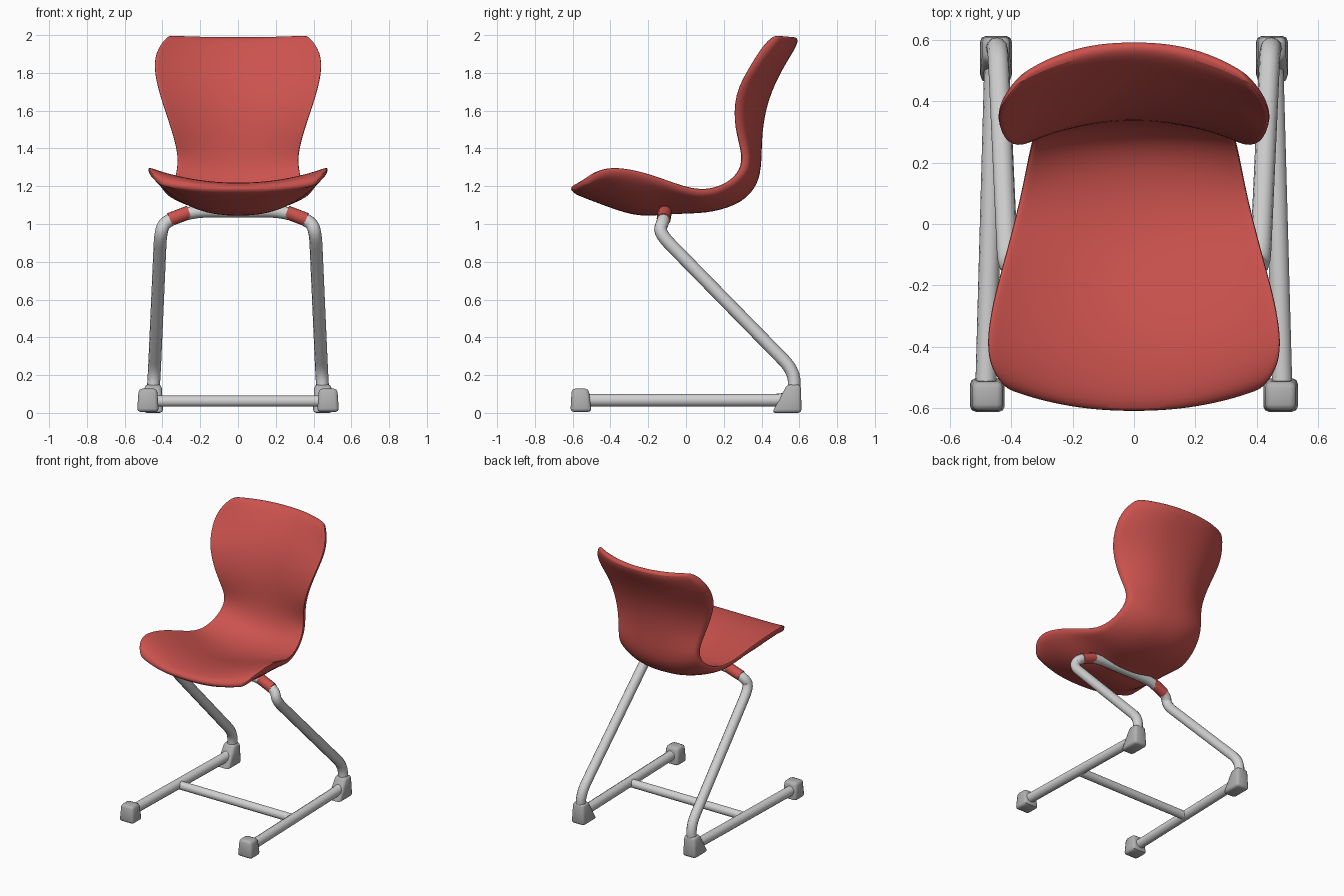
import bpy, bmesh, math
from mathutils import Vector

if "Cube" in bpy.data.objects:
    bpy.data.objects.remove(bpy.data.objects["Cube"])


def material(name, rgb):
    m = bpy.data.materials.new(name)
    m.diffuse_color = (*rgb, 1)
    m.use_nodes = True
    m.node_tree.nodes["Principled BSDF"].inputs["Base Color"].default_value = m.diffuse_color
    return m


RED = material("red plastic", (0.60, 0.085, 0.075))
METAL = material("light grey metal", (0.64, 0.64, 0.64))
CAP = material("grey foot caps", (0.44, 0.44, 0.44))


def make_object(name, bm, mat, angle):
    bmesh.ops.recalc_face_normals(bm, faces=bm.faces)
    me = bpy.data.meshes.new(name)
    bm.to_mesh(me)
    bm.free()
    me.materials.append(mat)
    ob = bpy.data.objects.new(name, me)
    bpy.context.collection.objects.link(ob)
    bpy.ops.object.select_all(action='DESELECT')
    ob.select_set(True)
    bpy.context.view_layer.objects.active = ob
    bpy.ops.object.shade_smooth_by_angle(angle=math.radians(angle))
    return ob


def round_corners(points, radius, steps=5):
    """Replace every inner corner of a path by a small curve."""
    p = [Vector(q) for q in points]
    out = [p[0]]
    for a, b, c in zip(p, p[1:], p[2:]):
        s = b + (a - b).normalized() * min(radius, (a - b).length * 0.48)
        e = b + (c - b).normalized() * min(radius, (c - b).length * 0.48)
        for i in range(steps + 1):
            t = i / steps
            out.append(s * (1 - t) ** 2 + b * 2 * t * (1 - t) + e * t * t)
    return out + [p[-1]]


def tube(name, points, radius, mat, sides=12):
    """Sweep a round section along a path."""
    bm = bmesh.new()
    rings = []
    ref = None
    for i, p in enumerate(points):
        d = (points[min(i + 1, len(points) - 1)] - points[max(i - 1, 0)]).normalized()
        if ref is None:
            ref = d.orthogonal()
        ref = (ref - d * ref.dot(d)).normalized()
        side = d.cross(ref)
        rings.append([bm.verts.new(p + radius * (ref * math.cos(a) + side * math.sin(a)))
                      for a in (2 * math.pi * k / sides for k in range(sides))])
    for r, s in zip(rings, rings[1:]):
        for k in range(sides):
            n = (k + 1) % sides
            bm.faces.new((r[k], r[n], s[n], s[k]))
    bm.faces.new(rings[0])
    bm.faces.new(rings[-1])
    return make_object(name, bm, mat, 50)


# Seat shell stations: top centre (y, z), rim (x, y, z), underside centre (y, z)
STATIONS = [
    ((-0.615, 1.205), (0.420, -0.540, 1.235), (-0.61, 1.165)),
    ((-0.540, 1.220), (0.470, -0.480, 1.285), (-0.52, 1.130)),
    ((-0.400, 1.215), (0.488, -0.390, 1.312), (-0.39, 1.080)),
    ((-0.250, 1.185), (0.465, -0.250, 1.290), (-0.25, 1.035)),
    ((-0.120, 1.150), (0.430, -0.130, 1.250), (-0.10, 1.050)),
    ((0.000, 1.130), (0.395, 0.000, 1.200), (0.02, 1.055)),
    ((0.110, 1.130), (0.370, 0.100, 1.185), (0.14, 1.060)),
    ((0.220, 1.155), (0.350, 0.195, 1.210), (0.30, 1.110)),
    ((0.300, 1.220), (0.330, 0.275, 1.270), (0.385, 1.210)),
    ((0.335, 1.340), (0.318, 0.300, 1.360), (0.402, 1.330)),
    ((0.335, 1.500), (0.355, 0.248, 1.500), (0.402, 1.490)),
    ((0.370, 1.680), (0.422, 0.245, 1.690), (0.435, 1.660)),
    ((0.440, 1.830), (0.455, 0.330, 1.835), (0.505, 1.810)),
    ((0.510, 1.930), (0.435, 0.390, 1.935), (0.565, 1.905)),
    ((0.565, 2.000), (0.370, 0.460, 2.010), (0.605, 1.980)),
]
US = [-1, -0.92, -0.75, -0.5, -0.25, 0, 0.25, 0.5, 0.75, 0.92, 1]
bm = bmesh.new()
rings = []
for top, rim, under in STATIONS:
    tc, uc = Vector((0, *top)), Vector((0, *under))
    rim_top = Vector((0, *rim[1:]))
    rim_low = rim_top + (uc - tc).normalized() * 0.045
    ring = []
    for u in US:
        v = tc.lerp(rim_top, abs(u) ** 2)
        ring.append(bm.verts.new((u * rim[0], v.y, v.z)))
    for u in reversed(US):
        v = uc.lerp(rim_low, abs(u) ** 2.6)
        ring.append(bm.verts.new((u * rim[0] * 0.975, v.y, v.z)))
    rings.append(ring)
n = len(rings[0])
for r, s in zip(rings, rings[1:]):
    for k in range(n):
        j = (k + 1) % n
        bm.faces.new((r[k], r[j], s[j], s[k]))
for r in (rings[0], rings[-1]):
    for k in range(len(US) - 1):
        bm.faces.new((r[k], r[k + 1], r[n - 2 - k], r[n - 1 - k]))
seat = make_object("seat_shell", bm, RED, 80)
sub = seat.modifiers.new("smooth", 'SUBSURF')
sub.levels = sub.render_levels = 2

# Bent tube frame: one continuous pipe from foot to foot
half = [(0.483, -0.56, 0.067), (0.452, 0.565, 0.067), (0.443, 0.58, 0.215),
        (0.410, -0.145, 0.955), (0.385, -0.12, 1.015), (0.24, -0.11, 1.068)]
path = half + [(-x, y, z) for x, y, z in reversed(half)]
tube("frame_tube", round_corners(path, 0.09), 0.034, METAL)

# Cross bar between the runners
tube("cross_bar", [Vector((-0.46, -0.02, 0.062)), Vector((0.46, -0.02, 0.062))], 0.03, METAL)


def cap(name, x, y0, y1, top0, top1, width, height, z0):
    """Rounded foot block whose top spans top0..top1 in y."""
    bm = bmesh.new()
    bmesh.ops.create_cube(bm, size=1)
    for v in bm.verts:
        up, back = v.co.z > 0, v.co.y > 0
        v.co = (x + v.co.x * width * (0.85 if up else 1),
                (top1 if back else top0) if up else (y1 if back else y0),
                height if up else z0)
    bmesh.ops.bevel(bm, geom=bm.edges[:], offset=0.018, segments=2,
                    profile=0.5, affect='EDGES')
    make_object(name, bm, CAP, 50)


for side, s in (("right", 1), ("left", -1)):
    cap("front_foot_" + side, s * 0.477, -0.612, -0.50, -0.605, -0.515, 0.115, 0.128, 0.005)
    cap("rear_foot_" + side, s * 0.449, 0.455, 0.612, 0.535, 0.608, 0.105, 0.15, 0.0)
    # Red sleeve where the tube meets the shell
    tube("tube_sleeve_" + side, [Vector((s * 0.362, -0.119, 1.023)),
                                 Vector((s * 0.26, -0.112, 1.062))], 0.037, RED)
